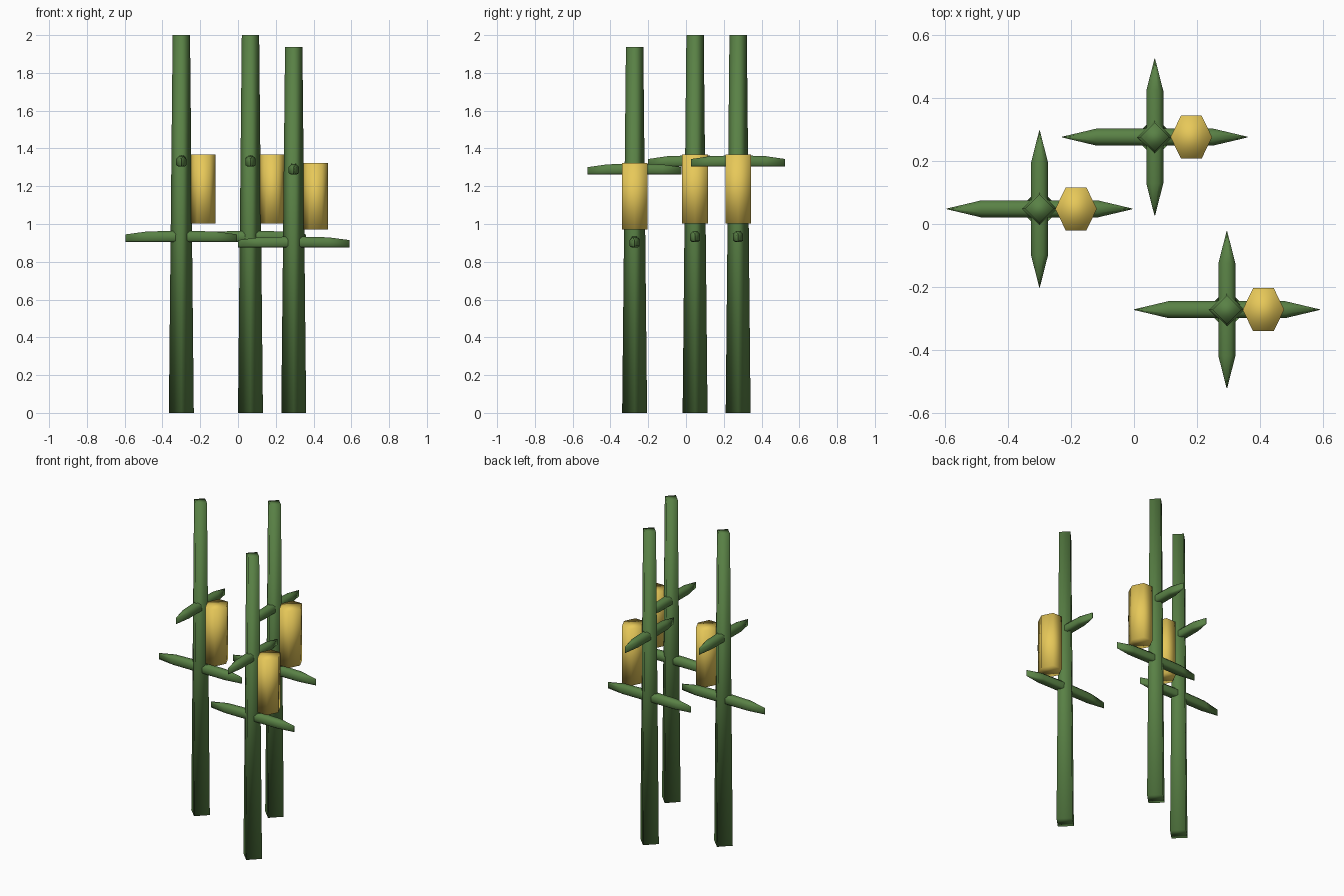
import bpy, bmesh
from math import cos, sin, pi

if "Cube" in bpy.data.objects:
    bpy.data.objects.remove(bpy.data.objects["Cube"])


def material(name, color):
    m = bpy.data.materials.new(name)
    m.diffuse_color = color
    m.use_nodes = True
    m.node_tree.nodes["Principled BSDF"].inputs["Base Color"].default_value = m.diffuse_color
    return m


GREEN = material("leaf_green", (0.10, 0.22, 0.06, 1))
YELLOW = material("ripe_yellow", (0.80, 0.58, 0.10, 1))


def loft(name, rings, mat, loc, zscale):
    """Skin a list of equal-length rings, cap both ends, shade smooth."""
    bm = bmesh.new()
    loops = [[bm.verts.new(p) for p in ring] for ring in rings]
    n = len(loops[0])
    for a, b in zip(loops, loops[1:]):
        for i in range(n):
            j = (i + 1) % n
            bm.faces.new((a[i], a[j], b[j], b[i]))
    bm.faces.new(loops[0][::-1])
    bm.faces.new(loops[-1])
    bmesh.ops.remove_doubles(bm, verts=bm.verts, dist=0.0005)
    bmesh.ops.recalc_face_normals(bm, faces=bm.faces)
    for f in bm.faces:
        f.smooth = True
    me = bpy.data.meshes.new(name)
    bm.to_mesh(me)
    bm.free()
    me.materials.append(mat)
    ob = bpy.data.objects.new(name, me)
    ob.location = (loc[0], loc[1], 0)
    ob.scale.z = zscale
    bpy.context.collection.objects.link(ob)
    return ob


def ring(sides, rx, ry, z, cx=0):
    return [(cx + rx * cos(2 * pi * i / sides), ry * sin(2 * pi * i / sides), z)
            for i in range(sides)]


def leaf_rings(half, shoulder, z, along_y):
    """Stations along a leaf: pointed tips, flat underside, ridged top."""
    rings = []
    for t, w, side, top in ((-half, 0.001, 0.034, 0.040), (-shoulder, 0.027, 0.040, 0.055),
                            (0, 0.027, 0.043, 0.060),
                            (shoulder, 0.027, 0.040, 0.055), (half, 0.001, 0.034, 0.040)):
        section = [(-w, 0.008), (-w * 0.6, 0), (w * 0.6, 0), (w, 0.008),
                   (w, side), (w * 0.45, top), (-w * 0.45, top), (-w, side)]
        rings.append([(u, t, z + h) if along_y else (t, u, z + h) for u, h in section])
    return rings


# three plants: x, y, height scale
for k, (x, y, s) in enumerate(((-0.30, 0.048, 1), (0.066, 0.276, 1), (0.295, -0.272, 0.968)), 1):
    p = (x, y)
    # tapering four-sided stalk
    loft(f"stalk_{k}", [ring(4, 0.066, 0.066, 0), ring(4, 0.046, 0.046, 2)], GREEN, p, s)
    # lower leaf pair runs sideways, upper pair front to back
    loft(f"lower_leaf_{k}", leaf_rings(0.295, 0.185, 0.905, False), GREEN, p, s)
    loft(f"upper_leaf_{k}", leaf_rings(0.249, 0.147, 1.304, True), GREEN, p, s)
    # hexagonal cob beside the stalk
    ry = 0.068 / cos(pi / 6)
    loft(f"cob_{k}", [ring(6, 0.066, ry, 1.003, 0.116), ring(6, 0.066, ry, 1.367, 0.116)],
         YELLOW, p, s)
